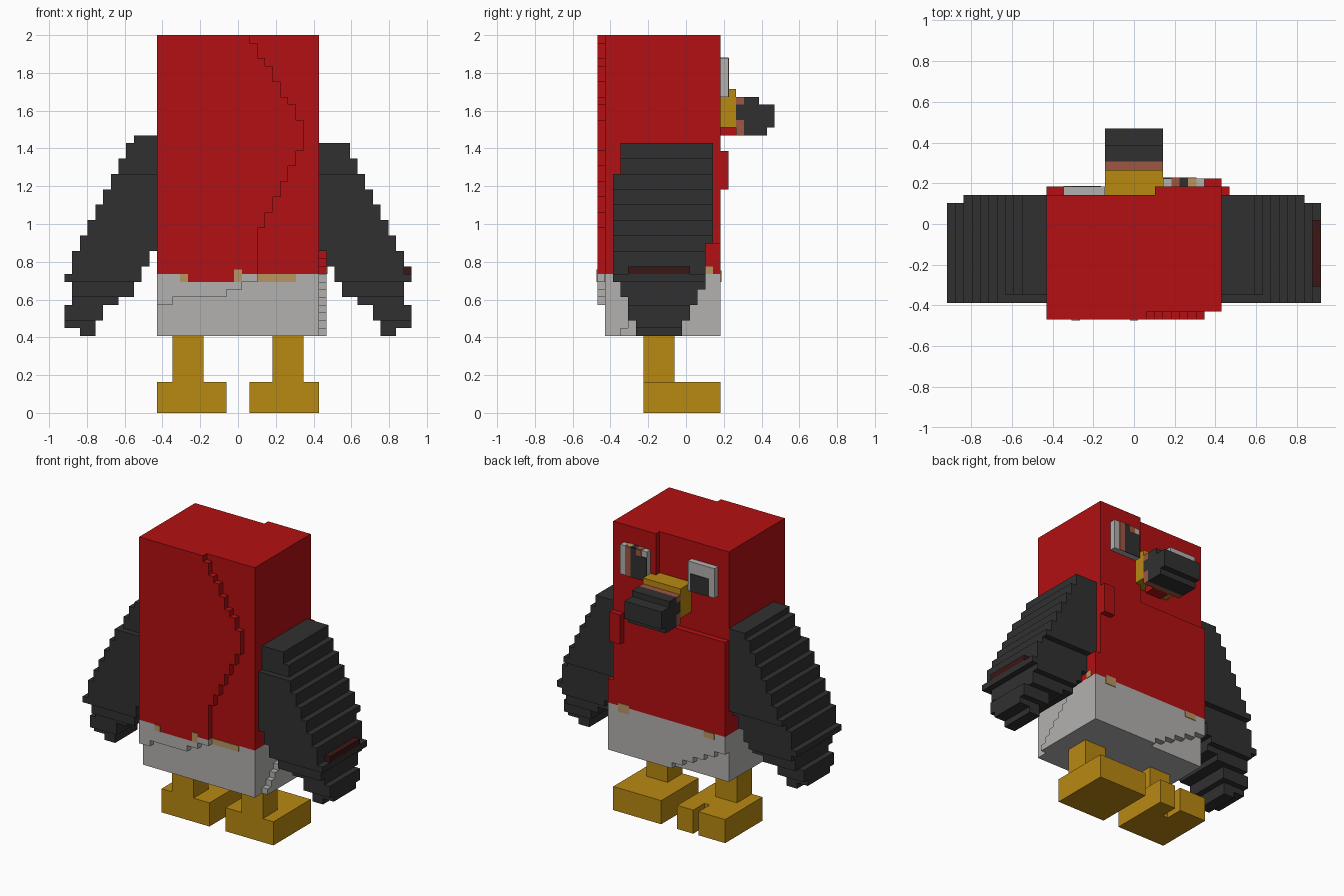
import bpy
import bmesh
from mathutils import Matrix, Vector

cube = bpy.data.objects.get("Cube")
if cube:
    bpy.data.objects.remove(cube)

UNIT = 2 / 49                                  # edge of one block
ORIGIN = Vector((-22.5, -11.5, 0)) * UNIT      # corner of the block grid


def material(name, *rgb):
    mat = bpy.data.materials.new(name)
    mat.use_nodes = True
    mat.diffuse_color = (*rgb, 1)
    mat.node_tree.nodes["Principled BSDF"].inputs["Base Color"].default_value = (*rgb, 1)
    return mat


RED = material("red", .45, .005, .006)
GREY = material("pale grey", .45, .44, .43)
BLACK = material("charcoal", .03, .03, .03)
YELLOW = material("ochre yellow", .48, .25, .006)
BROWN = material("reddish brown", .34, .095, .055)
TAN = material("tan", .48, .3, .12)
MAROON = material("dark maroon", .045, .008, .008)


def part(name, boxes):
    """One object from boxes (colour, x range, y range, z range) in block units."""
    bm = bmesh.new()
    mesh = bpy.data.meshes.new(name)
    palette = []
    for mat, *spans in boxes:
        if mat not in palette:
            palette.append(mat)
            mesh.materials.append(mat)
        low = Vector([s[0] for s in spans])
        high = Vector([s[1] for s in spans])
        size = (high - low) * UNIT
        place = Matrix.Translation(ORIGIN + (low + high) * UNIT / 2) @ Matrix.Diagonal((*size, 1))
        verts = bmesh.ops.create_cube(bm, size=1, matrix=place)["verts"]
        for face in {f for v in verts for f in v.link_faces}:
            face.material_index = palette.index(mat)
    bm.to_mesh(mesh)
    bm.free()
    obj = bpy.data.objects.new(name, mesh)
    bpy.context.collection.objects.link(obj)
    return obj


def flip(span):
    return (45 - span[1], 45 - span[0])


# Body core: pale base under a red torso
SIDES = (12, 33)
part("body", [(GREY, SIDES, (1, 15), (10, 18)), (RED, SIDES, (1, 15), (18, 49))])

# Chest layer, its lower corner cut in steps
chest = [(GREY, (12 + 2 * (15 - k), 33), (15, 16), (k, k + 1)) for k in range(10, 15)]
chest += [(GREY, SIDES, (15, 16), (15, 18)),
          (RED, SIDES, (15, 16), (18, 34)),
          (RED, (25, 33), (15, 16), (34, 49)),
          (RED, (31, 33), (16, 17), (29, 34))]
part("chest", chest)

# Back layer with a curved outer edge
back = [(GREY, (12, 14), (0, 1), (14, 15)),
        (GREY, (12, 21), (0, 1), (15, 16)),
        (GREY, (12, 23), (0, 1), (16, 17)),
        (GREY, (12, 16), (0, 1), (17, 18)),
        (RED, (16, 22), (0, 1), (17, 18)),
        (GREY, (22, 25), (0, 1), (17, 18))]
for k in range(18, 49):
    if k >= 37:
        edge = 31 - round((k - 37) * 7 / 11)
    else:
        edge = max(25, 31 - max(0, round((35 - k) / 2.1)))
    back.append((RED, (12, edge), (0, 1), (k, k + 1)))
part("back_layer", back)

# Stepped layer on the left flank
part("flank_layer", [(GREY if k < 18 else RED, (33, 34), (k - 7, 16), (k, k + 1))
                     for k in range(10, 22)])

# Tan flecks along the hem, as thin plates
THIN = .1
part("hem_flecks", [
    (TAN, (15, 16), (-THIN, 0), (17, 18)),
    (TAN, (22, 23), (-THIN, 0), (17, 18.6)),
    (TAN, (25, 30), (1 - THIN, 1), (17, 18)),
    (TAN, (34, 34 + THIN), (14, 15), (18, 19)),
    (TAN, (14, 16), (16, 16 + THIN), (17, 18)),
    (TAN, (30, 32), (16, 16 + THIN), (17, 18.5))])


# Wings: one slanted slab of stacked rows, mirrored
def wing_rows():
    rows = []
    for k in range(10, 35):
        outer = min(11, 4 + (34 - k) // 2)
        if k in (11, 12, 13, 17):
            outer = 12
        elif k == 10:
            outer = 10
        if k > 20:
            inner = 0
        elif k > 14:
            inner = (22 - k) // 2
        else:
            inner = {14: 5, 13: 7, 12: 7}.get(k, 8)
        front = 15 if k > 21 else 14 if k > 15 else min(13, 11 + max(0, k - 10) // 2)
        rear = 3 if k > 30 else 2 if k > 16 else 3 if k > 14 else 4 if k > 11 else 5
        rows.append((BLACK, (33 + inner, 33 + outer), (rear, front), (k, k + 1)))
    return rows


rows = wing_rows()
part("left_wing", rows + [(MAROON, (44, 45), (4, 12), (18, 19))])
part("right_wing", [(m, flip(x), y, z) for m, x, y, z in rows]
     + [(BLACK, (9, 12), (3, 15), (35, 36))])

# Beak: yellow root, brown band, stepped dark tip
BEAK = (19, 26)
part("beak", [
    (YELLOW, BEAK, (15, 18), (37, 42)),
    (RED, (21, 24), (16, 18), (36, 37)),
    (BROWN, BEAK, (18, 19), (40, 41)),
    (BLACK, BEAK, (18, 19), (38, 40)),
    (BROWN, BEAK, (18, 19), (36, 38)),
    (BLACK, BEAK, (19, 21), (36, 41)),
    (BLACK, BEAK, (21, 22), (36, 40)),
    (BLACK, BEAK, (22, 23), (37, 40))])

# Eyes: pale blocks with coloured plates
part("left_eye", [
    (GREY, (26, 31), (16, 17), (41, 46)),
    (BROWN, (29, 30), (17, 17 + THIN), (41, 46)),
    (BLACK, (26, 29), (17, 17 + THIN), (41, 45)),
    (BLACK, (28, 29), (17, 17 + THIN), (45, 46)),
    (BROWN, (27, 28), (17, 17 + THIN), (45, 46)),
    (TAN, (29, 30), (16, 17), (46, 46 + THIN)),
    (BLACK, (28, 29), (16, 17), (46, 46 + THIN)),
    (BROWN, (27, 28), (16, 17), (46, 46 + THIN))])
part("right_eye", [
    (GREY, (14, 19), (15, 16), (41, 46)),
    (BLACK, (15, 18.5), (16, 16 + THIN), (41, 44))])

# Legs and feet; the right foot is split into two toes
LEG, FOOT = (27, 31), (24, 33)
for name, side in (("left", lambda s: s), ("right", flip)):
    part(name + "_leg", [(YELLOW, side(LEG), (6, 10), (4, 10))])
part("left_foot", [(YELLOW, FOOT, (6, 16), (0, 4))])
part("right_foot", [(YELLOW, flip(FOOT), (6, 13), (0, 4)),
                    (YELLOW, (12, 17), (13, 16), (0, 4)),
                    (YELLOW, (18, 21), (13, 16), (0, 4))])
